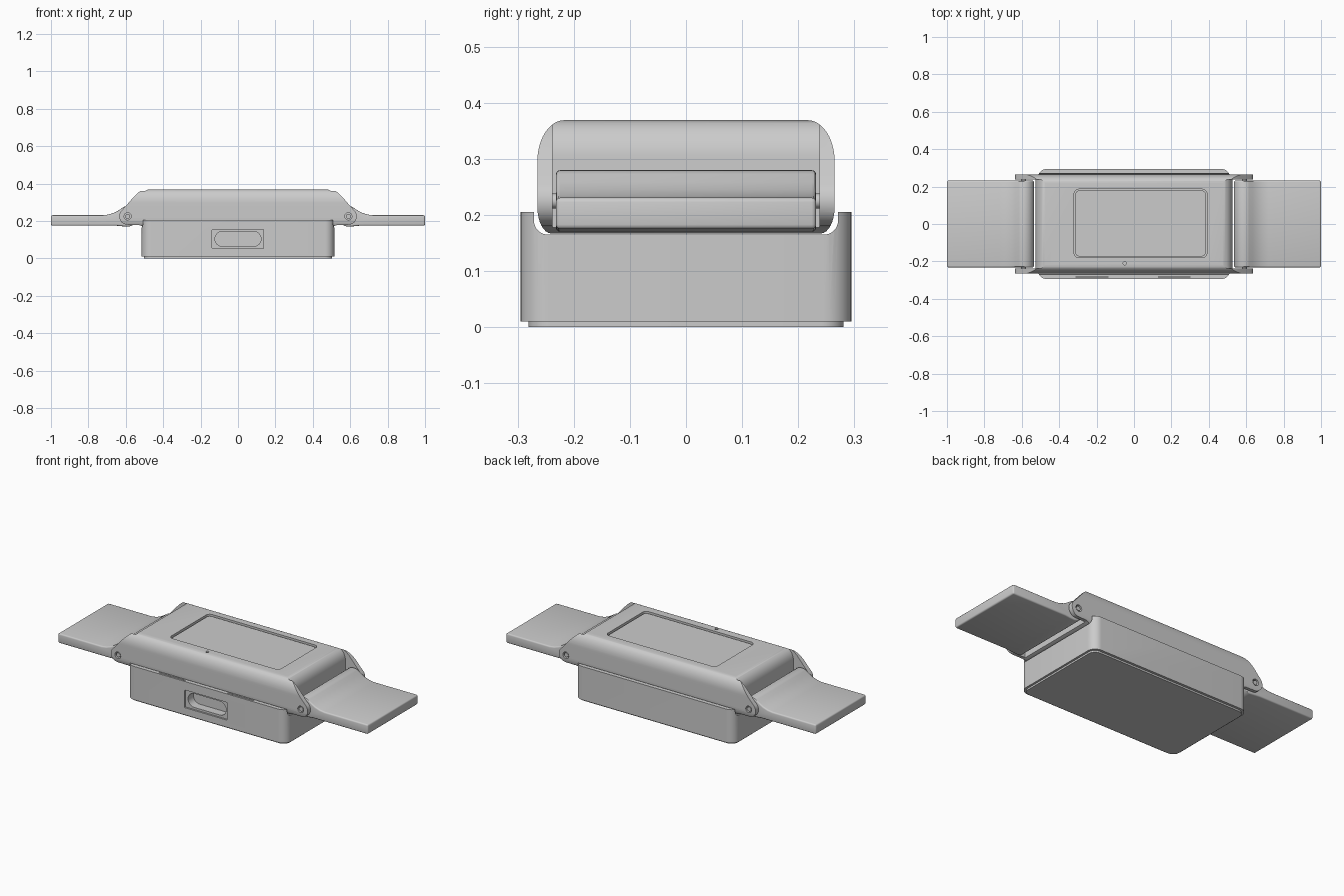
import bpy, bmesh
from math import sin, cos, pi, radians

if "Cube" in bpy.data.objects:
    bpy.data.objects.remove(bpy.data.objects["Cube"])


def arc(cx, cy, rx, ry, a0, a1, n=8):
    return [(cx + rx * cos(radians(a0 + (a1 - a0) * i / n)),
             cy + ry * sin(radians(a0 + (a1 - a0) * i / n))) for i in range(n + 1)]


def rrect(x0, x1, y0, y1, r, n=8):
    return (arc(x1 - r, y1 - r, r, r, 0, 90, n) + arc(x0 + r, y1 - r, r, r, 90, 180, n)
            + arc(x0 + r, y0 + r, r, r, 180, 270, n) + arc(x1 - r, y0 + r, r, r, 270, 360, n))


def circle(cx, cy, r, n=24):
    return arc(cx, cy, r, r, 0, 360 - 360 / n, n - 1)


def mirrored(half):
    return half + [(-a, b) for a, b in reversed(half)]


def prism(name, pts, axis, lo, hi):
    """Extrude a 2D outline along one axis."""
    place = {'x': lambda a, b, t: (t, a, b), 'y': lambda a, b, t: (a, t, b),
             'z': lambda a, b, t: (a, b, t)}[axis]
    bm = bmesh.new()
    base = bm.faces.new([bm.verts.new(place(a, b, lo)) for a, b in pts])
    bmesh.ops.remove_doubles(bm, verts=bm.verts, dist=1e-5)
    base = bm.faces[:][0]
    ext = bmesh.ops.extrude_face_region(bm, geom=[base], use_keep_orig=True)
    for v in ext['geom']:
        if isinstance(v, bmesh.types.BMVert):
            v.co['xyz'.index(axis)] = hi
    bmesh.ops.recalc_face_normals(bm, faces=bm.faces)
    me = bpy.data.meshes.new(name)
    bm.to_mesh(me)
    bm.free()
    ob = bpy.data.objects.new(name, me)
    bpy.context.collection.objects.link(ob)
    return ob


def activate(ob):
    bpy.ops.object.select_all(action='DESELECT')
    ob.select_set(True)
    bpy.context.view_layer.objects.active = ob


def boolean(ob, cutter, op='DIFFERENCE'):
    m = ob.modifiers.new('cut', 'BOOLEAN')
    m.operation, m.object, m.solver = op, cutter, 'EXACT'
    activate(ob)
    bpy.ops.object.modifier_apply(modifier=m.name)
    bpy.data.objects.remove(cutter)


def bevel(ob, width):
    m = ob.modifiers.new('bevel', 'BEVEL')
    m.width, m.segments, m.limit_method, m.angle_limit = width, 3, 'ANGLE', radians(50)
    activate(ob)
    bpy.ops.object.modifier_apply(modifier=m.name)


# Charging dock: U-shaped cradle with rounded vertical corners
u_half = [(0.295, 0.01), (0.295, 0.205), (0.271, 0.205)] + arc(0.246, 0.19, 0.025, 0.025, 0, -90)
dock = prism('dock', mirrored(u_half), 'x', -0.6, 0.6)
boolean(dock, prism('plan', rrect(-0.515, 0.515, -0.295, 0.295, 0.05), 'z', -0.1, 0.5), 'INTERSECT')
prism('dock_foot', rrect(-0.503, 0.503, -0.281, 0.281, 0.04), 'z', 0, 0.02)

# Charging port on the front
boolean(dock, prism('port_frame', rrect(-0.138, 0.136, 0.052, 0.155, 0.004, 2), 'y', -0.4, -0.285))
boolean(dock, prism('port_hole', rrect(-0.123, 0.123, 0.064, 0.144, 0.0399), 'y', -0.4, -0.235))

# Narrow slots on top of the front wall
for x0, x1 in ((-0.31, -0.14), (0.13, 0.3)):
    boolean(dock, prism('slot', rrect(x0, x1, -0.286, -0.28, 0.002, 2), 'z', 0.195, 0.3))

# Watch case: side outline with lugs, trimmed by the rounded cross-section
PX, PZ = 0.59, 0.225
case_half = ([(0.50, 0.167), (0.53, 0.179)] + arc(PX, PZ, 0.045, 0.045, -90, 38, 14)
             + [(0.60, 0.28), (0.575, 0.309), (0.55, 0.337), (0.53, 0.355), (0.515, 0.364), (0.49, 0.369)])
case = prism('watch_case', mirrored(case_half), 'y', -0.4, 0.4)
section = mirrored(arc(0.24, 0.215, 0.025, 0.048, -90, 0) + arc(0.217, 0.295, 0.048, 0.074, 0, 90, 12))
boolean(case, prism('section', section, 'x', -0.8, 0.8), 'INTERSECT')

# Gaps between the lugs, pin holes
for s in (-1, 1):
    gap = ([(0.47, 0.40), (0.47, 0.3695)] + arc(0.47, 0.30, 0.057, 0.069, 85, 0, 10)
           + [(0.527, 0.1), (0.8, 0.1), (0.8, 0.40)])
    boolean(case, prism('gap', [(s * a, b) for a, b in gap], 'y', -0.238, 0.238))
    boolean(case, prism('pin_hole', circle(s * PX, PZ, 0.019), 'y', -0.4, 0.4))

# Screen recess, glass and microphone hole
boolean(case, prism('recess', rrect(-0.32, 0.39, -0.18, 0.186, 0.025), 'z', 0.352, 0.5))
prism('screen', rrect(-0.313, 0.383, -0.173, 0.179, 0.02), 'z', 0.345, 0.361)
boolean(case, prism('mic', circle(-0.05, -0.21, 0.009, 16), 'z', 0.355, 0.5))

# Straps and hinge pins
strap_side = ([(1.0, 0.175), (1.0, 0.231), (0.72, 0.231), (0.69, 0.235), (0.66, 0.245), (0.635, 0.259),
               (0.615, 0.273)] + arc(PX, PZ, 0.055, 0.055, 70, 270, 18) + [(0.62, 0.172), (0.65, 0.175)])
for s, side in ((-1, 'left'), (1, 'right')):
    strap = prism(side + '_strap', [(s * a, b) for a, b in strap_side], 'y', -0.232, 0.232)
    bevel(strap, 0.008)
    prism(side + '_hinge_pin', circle(s * PX, PZ, 0.013), 'y', -0.261, 0.261)

# Smooth shading with sharp edges kept
for ob in list(bpy.data.objects):
    activate(ob)
    bpy.ops.object.shade_smooth_by_angle(angle=radians(30))
